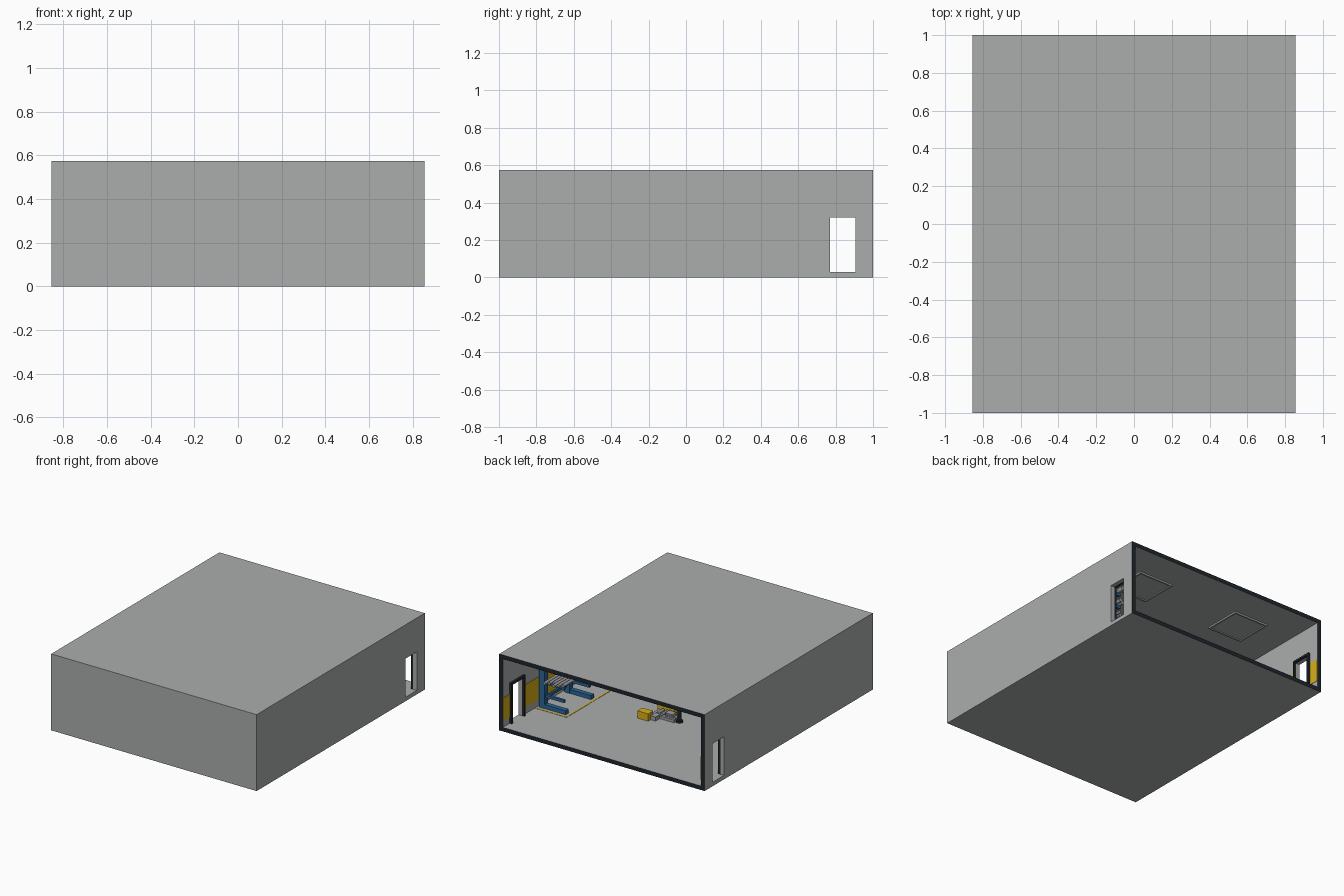
import bpy, bmesh, math
from mathutils import Matrix, Vector

if "Cube" in bpy.data.objects:
    bpy.data.objects.remove(bpy.data.objects["Cube"])

def mat(name, c):
    m = bpy.data.materials.new(name)
    m.diffuse_color = (*c, 1)
    m.use_nodes = True
    m.node_tree.nodes["Principled BSDF"].inputs["Base Color"].default_value = m.diffuse_color
    return m

GREY = mat("wall grey", (0.40, 0.42, 0.415))
DARK = mat("dark slate", (0.014, 0.019, 0.026))
BLUE = mat("rack blue", (0.025, 0.13, 0.30))
YELLOW = mat("safety yellow", (0.68, 0.43, 0.01))
STEEL = mat("steel", (0.33, 0.34, 0.35))

def finish(name, bm, material):
    me = bpy.data.meshes.new(name)
    bm.to_mesh(me)
    bm.free()
    me.materials.append(material)
    ob = bpy.data.objects.new(name, me)
    bpy.context.collection.objects.link(ob)
    return ob

def boxes(name, spans, material):
    """One object from boxes given as (x0, x1, y0, y1, z0, z1)."""
    bm = bmesh.new()
    for x0, x1, y0, y1, z0, z1 in spans:
        m = Matrix.Translation(((x0 + x1) / 2, (y0 + y1) / 2, (z0 + z1) / 2))
        m = m @ Matrix.Diagonal((abs(x1 - x0), y1 - y0, z1 - z0, 1))
        bmesh.ops.create_cube(bm, size=1, matrix=m)
    return finish(name, bm, material)

def rods(name, segs, material, sides=12):
    """One object from cylinders given as (start, end, radius)."""
    bm = bmesh.new()
    for a, b, r in segs:
        a, b = Vector(a), Vector(b)
        rot = (b - a).to_track_quat('Z', 'Y').to_matrix().to_4x4()
        bmesh.ops.create_cone(bm, cap_ends=True, segments=sides, radius1=r, radius2=r,
                              depth=(b - a).length,
                              matrix=Matrix.Translation((a + b) / 2) @ rot)
    ob = finish(name, bm, material)
    for p in ob.data.polygons:
        p.use_smooth = len(p.vertices) == 4
    return ob

# room shell: hollow, open at the back, door holes in both side walls
W, H, T = 0.855, 0.575, 0.03
D0, D1, DZ = 0.77, 0.905, 0.32
shell = boxes("room_shell", [(-W, W, -1, 1, 0, H)], GREY)
cutters = [boxes("room_cutter", [(-W + T, W - T, -1 + T, 1.2, T, H - T)], GREY),
           boxes("door_cutter", [(-1.2, 1.2, D0, D1, T, DZ)], GREY)]
for c in cutters:
    c.hide_render = True
    mod = shell.modifiers.new("cut", 'BOOLEAN')
    mod.object, mod.operation, mod.solver = c, 'DIFFERENCE', 'EXACT'
bpy.context.view_layer.update()
cut = bpy.data.meshes.new_from_object(shell.evaluated_get(bpy.context.evaluated_depsgraph_get()))
shell.modifiers.clear()
shell.data = cut
for c in cutters:
    bpy.data.objects.remove(c)
cut.materials.clear()
cut.materials.append(GREY)
cut.materials.append(DARK)
for p in cut.polygons:      # dark cut edge around the open back
    p.material_index = 1 if p.center.y > 0.999 and p.normal.y > 0.9 else 0

# door frames and yellow wall bands, both sides
IN = W - T
F = 0.015
for s, side in ((1, "right"), (-1, "left")):
    a, b = sorted((s * IN, s * (IN - 0.018)))
    boxes(side + "_door_frame", [(a, b, D0 - F, D0, T, DZ + F), (a, b, D1, D1 + F, T, DZ + F),
                                 (a, b, D0, D1, DZ, DZ + F)], DARK)
    a, b = sorted((s * IN, s * (IN - 0.003)))
    boxes(side + "_wall_band", [(a, b, -1 + T, D0 - F, 0.08, 0.25),
                                (a, b, D1 + F, 1, 0.08, 0.25)], YELLOW)
boxes("front_wall_band", [(-IN + 0.003, IN - 0.003, -1 + T, -1 + T + 0.003, 0.08, 0.25)], YELLOW)

# ceiling light panels: raised rims around thin plates
rims, plates = [], []
for x in (-0.43, 0.43):
    for y in (-0.61, 0, 0.61):
        h, r, z0, z1 = 0.145, 0.012, H - T - 0.012, H - T
        rims += [(x - h, x + h, y - h, y - h + r, z0, z1), (x - h, x + h, y + h - r, y + h, z0, z1),
                 (x - h, x - h + r, y - h + r, y + h - r, z0, z1),
                 (x + h - r, x + h, y - h + r, y + h - r, z0, z1)]
        plates.append((x - h + r, x + h - r, y - h + r, y + h - r, z1 - 0.004, z1))
boxes("ceiling_light_rims", rims, GREY)
boxes("ceiling_light_plates", plates, GREY)

# cantilever rack on the right wall
frame = []
cols = [0.57, 0.27, -0.03, -0.33]
levels = (0.13, 0.23, 0.33, 0.43)
for y in cols:
    frame.append((0.765, 0.81, y - 0.02, y + 0.02, T, 0.5))
    frame.append((0.59, 0.765, y - 0.018, y + 0.018, T, T + 0.03))
    frame += [(0.61, 0.765, y - 0.01, y + 0.01, z - 0.02, z) for z in levels]
frame += [(0.785, 0.80, cols[-1], cols[0], z, z + 0.02) for z in (0.08, 0.46)]
boxes("storage_rack", frame, BLUE)

# steel tubes lying on the arms
tubes = []
for z, n, r in ((0.23, 6, 0.012), (0.33, 5, 0.014), (0.43, 4, 0.017)):
    for i in range(n):
        x = 0.75 - r * (1 + 2.1 * i)
        tubes.append(((x, -0.42, z + r), (x, 0.63 - 0.02 * (i % 3), z + r), r))
rods("stored_tubes", tubes, STEEL)

# yellow floor lines around the rack
w, z = 0.012, T + 0.002
boxes("floor_lines", [(0.56, 0.56 + w, -0.46, 0.62, T, z), (0.56 + w, 0.82, 0.62 - w, 0.62, T, z),
                      (0.56 + w, 0.82, -0.46, -0.46 + w, T, z)], YELLOW)

# floor machine: steel bed, yellow housings, dark post and arm
boxes("machine_bed", [(-0.09, 0.10, 0.18, 0.27, T, 0.05), (-0.06, 0.0, 0.20, 0.25, 0.05, 0.075),
                      (0.03, 0.07, 0.24, 0.32, T, 0.06)], STEEL)
boxes("machine_motor_housing", [(0.07, 0.16, 0.29, 0.35, T, 0.085)], YELLOW)
boxes("machine_body", [(-0.03, 0.11, 0.08, 0.18, T, 0.16)], YELLOW)
rods("machine_rollers", [((-0.085 + i * 0.035, 0.19, 0.06), (-0.085 + i * 0.035, 0.26, 0.06), 0.01)
                         for i in range(5)], STEEL)
rods("machine_post", [((-0.11, 0.235, T), (-0.11, 0.235, 0.20), 0.014),
                      ((-0.11, 0.235, T), (-0.11, 0.235, T + 0.012), 0.025)], DARK)
